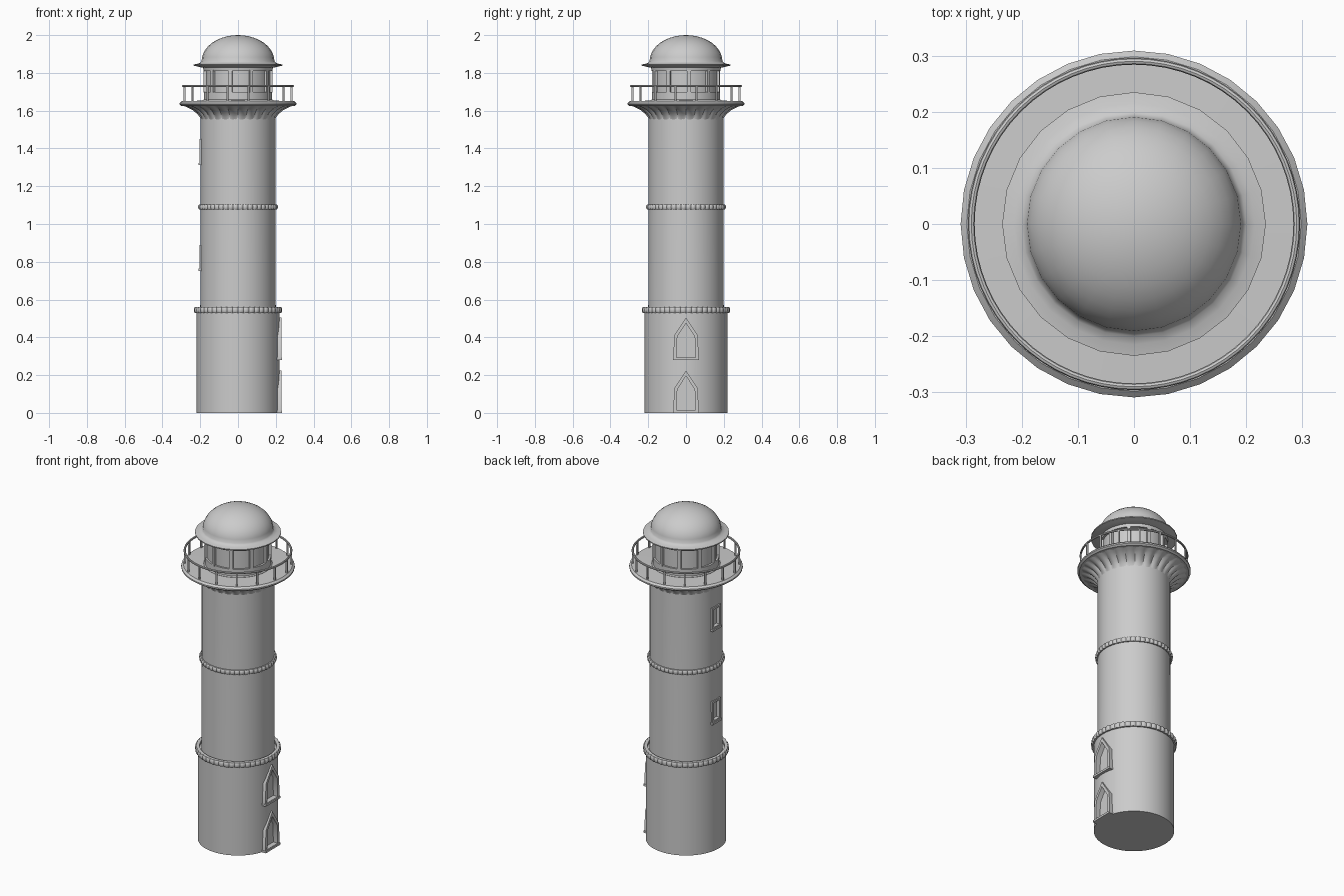
import bpy, bmesh
from math import sin, cos, pi, radians
from mathutils import Matrix

if "Cube" in bpy.data.objects:
    bpy.data.objects.remove(bpy.data.objects["Cube"])


def finish(name, bm):
    bmesh.ops.remove_doubles(bm, verts=bm.verts, dist=1e-5)
    bmesh.ops.recalc_face_normals(bm, faces=bm.faces)
    me = bpy.data.meshes.new(name)
    bm.to_mesh(me)
    bm.free()
    ob = bpy.data.objects.new(name, me)
    bpy.context.collection.objects.link(ob)
    return ob


def lathe(name, profile, n, wave=None, closed=False):
    """Spin (r, z) points; wave(i, angle) adds to the radius of profile point i."""
    bm = bmesh.new()
    rings = []
    for i, (r, z) in enumerate(profile):
        ring = []
        for k in range(n):
            a = 2 * pi * k / n
            q = r + (wave(i, a) if wave else 0)
            ring.append(bm.verts.new((q * cos(a), q * sin(a), z)))
        rings.append(ring)
    m = len(rings)
    for i in range(m if closed else m - 1):
        a, b = rings[i], rings[(i + 1) % m]
        for k in range(n):
            j = (k + 1) % n
            bm.faces.new((a[k], a[j], b[j], b[k]))
    return finish(name, bm)


def prism(name, outer, x0, x1, inner=None):
    """Extrude a (y, z) outline along x, optionally with an opening."""
    bm = bmesh.new()
    loops = [[bm.verts.new((x, y, z)) for y, z in pts]
             for pts in ([outer, inner] if inner else [outer]) for x in (x0, x1)]
    n = len(outer)

    def strip(a, b):
        for k in range(n):
            j = (k + 1) % n
            bm.faces.new((a[k], a[j], b[j], b[k]))
    strip(loops[0], loops[1])
    if inner:
        strip(loops[2], loops[3])
        strip(loops[0], loops[2])
        strip(loops[1], loops[3])
    else:
        bm.faces.new(loops[0])
        bm.faces.new(loops[1])
    return finish(name, bm)


def carve(target, cutter):
    mod = target.modifiers.new("niche", 'BOOLEAN')
    mod.operation, mod.object, mod.solver = 'DIFFERENCE', cutter, 'EXACT'
    bpy.context.view_layer.objects.active = target
    bpy.ops.object.modifier_apply(modifier=mod.name)
    bpy.data.objects.remove(cutter)


def boxes(name, items):
    """items: (angle, radius, z, (depth, width, height)) blocks around the axis."""
    bm = bmesh.new()
    for a, r, z, s in items:
        bmesh.ops.create_cube(bm, size=1, matrix=Matrix.Rotation(a, 4, 'Z')
                              @ Matrix.Translation((r, 0, z)) @ Matrix.Diagonal((*s, 1)))
    return finish(name, bm)


# Tower body
base = lathe("base", [(0, 0), (0.219, 0), (0.219, 0.545), (0, 0.545)], 64)
shaft = lathe("shaft", [(0, 0.53), (0.2, 0.53), (0.198, 1.09), (0.198, 1.57), (0, 1.57)], 64)


# Beaded string courses
def bead_ring(name, r, z, h, beads):
    prof = [(r - 0.025, z), (r - 0.004, z), (r, z + h * 0.25), (r, z + h * 0.75),
            (r - 0.004, z + h), (r - 0.025, z + h)]
    lathe(name, prof, beads * 4,
          lambda i, a: 0 if i in (0, 5) else -0.006 * abs(cos(a * beads / 2)) ** 4, closed=True)


bead_ring("lower_bead_ring", 0.234, 0.53, 0.03, 48)
bead_ring("upper_bead_ring", 0.211, 1.077, 0.027, 48)

# Pointed doorway and window above it on the +x side
for name, z in (("door", 0.0), ("arched_window", 0.28)):
    outer = [(-0.068, z), (0.068, z), (0.062, z + 0.13), (0, z + 0.224), (-0.062, z + 0.13)]
    inner = [(-0.05, z + 0.014), (0.05, z + 0.014), (0.046, z + 0.125), (0, z + 0.195),
             (-0.046, z + 0.125)]
    carve(base, prism("cutter", inner, 0.2, 0.3))
    prism(name + "_frame", outer, 0.195, 0.229, inner)
    prism(name + "_sill", [(-0.07, z), (0.07, z), (0.07, z + 0.012), (-0.07, z + 0.012)],
          0.195, 0.234)

# Small rectangular windows on the -x side
for name, z in (("low_window", 0.76), ("high_window", 1.32)):
    def rect(w, a, b):
        return [(-w, z + a), (w, z + a), (w, z + b), (-w, z + b)]
    hole = rect(0.028, 0.012, 0.118)
    carve(shaft, prism("cutter", hole, -0.3, -0.182))
    prism(name + "_frame", rect(0.039, 0, 0.13), -0.204, -0.18, hole)
    prism(name + "_sill", rect(0.043, -0.008, 0.004), -0.209, -0.18)

# Fluted corbel flaring out under the gallery
flare = [(0.196, 1.55), (0.202, 1.568), (0.215, 1.585), (0.235, 1.603), (0.262, 1.617), (0.288, 1.626)]
amp = [0, 0.006, 0.013, 0.017, 0.016, 0.008]
lathe("fluted_corbel", flare, 28 * 6, lambda i, a: amp[i] * (abs(sin(14 * a)) - 0.6))

# Gallery deck
lathe("gallery_deck", [(0.17, 1.624), (0.298, 1.624), (0.309, 1.632), (0.309, 1.64),
                       (0.298, 1.65), (0.17, 1.654)], 32, closed=True)

# Railing
rail = [(0.29 + 0.006 * cos(k * pi / 4), 1.73 + 0.006 * sin(k * pi / 4)) for k in range(8)]
lathe("hand_rail", rail, 64, closed=True)
N = 16
boxes("rail_posts", [(2 * pi * (k + 0.5) / N, 0.29, 1.687, (0.009, 0.009, 0.085)) for k in range(N)])

# Lantern room: glazing, lower wall, upper band and mullions
lathe("lantern_glass", [(0.17, 1.64), (0.17, 1.85)], 40)
lathe("lantern_wall", [(0.165, 1.64), (0.187, 1.64), (0.187, 1.655), (0.181, 1.66), (0.181, 1.7),
                       (0.165, 1.7)], 40, closed=True)
lathe("lantern_band", [(0.165, 1.81), (0.182, 1.81), (0.186, 1.835), (0.165, 1.835)], 40, closed=True)
boxes("lantern_mullions", [(radians(5 + 36 * k), 0.173, 1.755, (0.02, 0.02, 0.12))
                           for k in range(10)])

# Roof: flared eave running into the dome
dome = [(0.193 * cos(t * pi / 20), 1.862 + 0.138 * sin(t * pi / 20)) for t in range(0, 10)]
lathe("domed_roof", [(0.165, 1.828), (0.19, 1.828), (0.215, 1.834), (0.235, 1.838), (0.235, 1.844),
                     (0.215, 1.848), (0.2, 1.854)] + dome + [(0, 2.0)], 24)

# Smooth shading with crisp edges
for ob in bpy.data.objects:
    ob.select_set(True)
    bpy.context.view_layer.objects.active = ob
bpy.ops.object.shade_smooth_by_angle(angle=radians(35))
